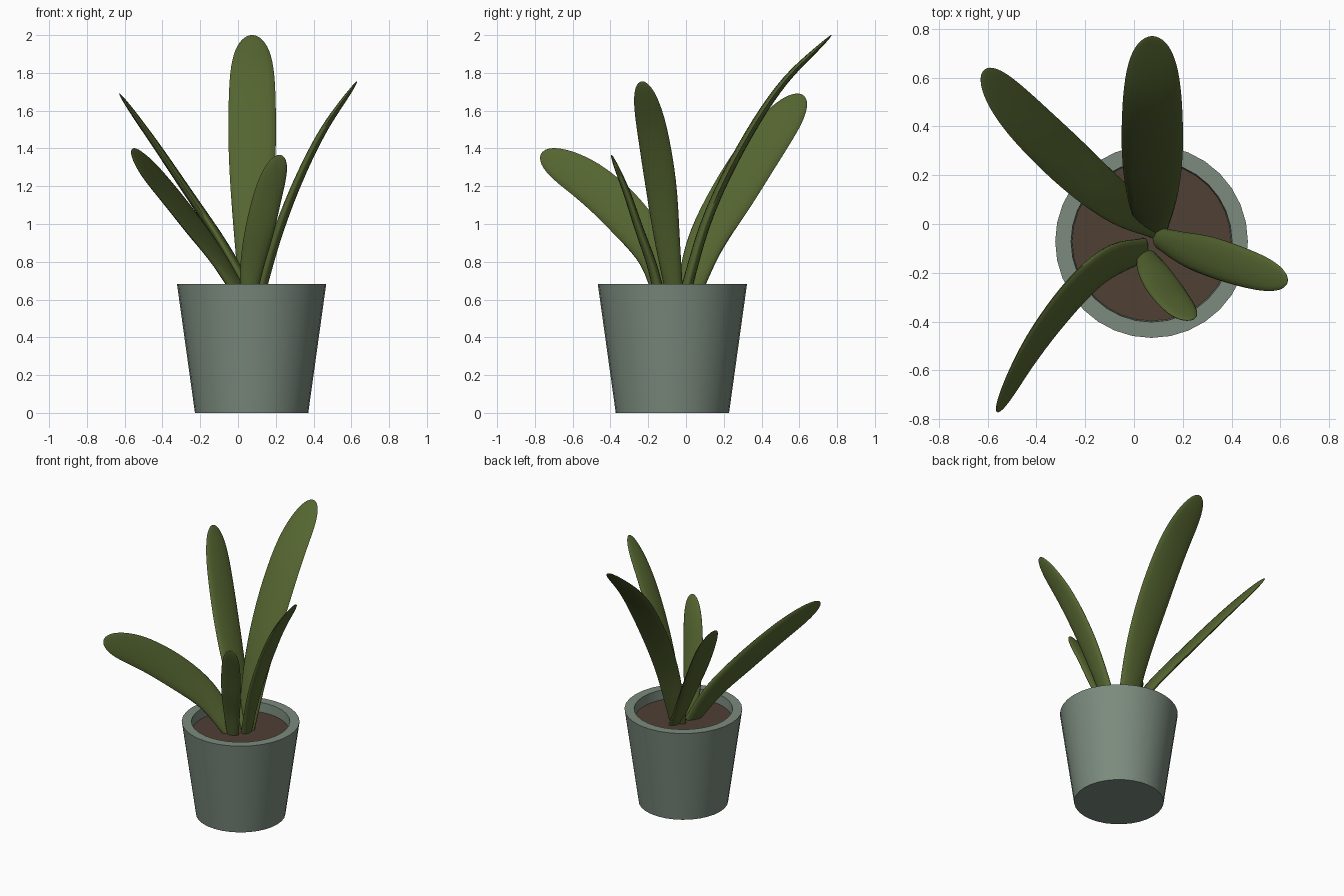
import bpy, bmesh, math
from mathutils import Vector

if "Cube" in bpy.data.objects:
    bpy.data.objects.remove(bpy.data.objects["Cube"])


def material(name, rgb):
    m = bpy.data.materials.new(name)
    m.diffuse_color = (*rgb, 1)
    m.use_nodes = True
    m.node_tree.nodes["Principled BSDF"].inputs["Base Color"].default_value = m.diffuse_color
    return m


GREEN = material("leaf_green", (0.09, 0.13, 0.03))
GLAZE = material("pot_glaze", (0.2, 0.26, 0.21))
BROWN = material("soil_brown", (0.08, 0.05, 0.035))


def finish(name, bm, mat, angle):
    bmesh.ops.recalc_face_normals(bm, faces=bm.faces[:])
    me = bpy.data.meshes.new(name)
    bm.to_mesh(me)
    bm.free()
    ob = bpy.data.objects.new(name, me)
    bpy.context.collection.objects.link(ob)
    me.materials.append(mat)
    bpy.ops.object.select_all(action='DESELECT')
    ob.select_set(True)
    bpy.context.view_layer.objects.active = ob
    bpy.ops.object.shade_smooth_by_angle(angle=math.radians(angle))
    return ob


def skin(bm, rings, caps):
    """Bridge consecutive vertex rings and cap the chosen ends."""
    loops = [[bm.verts.new(p) for p in ring] for ring in rings]
    n = len(loops[0])
    for a, b in zip(loops, loops[1:]):
        for i in range(n):
            j = (i + 1) % n
            bm.faces.new((a[i], a[j], b[j], b[i]))
    for k in caps:
        bm.faces.new(loops[k])


def lathe(name, profile, mat, caps, n=32):
    cx, cy = 0.072, -0.072
    bm = bmesh.new()
    skin(bm, [[(cx + r * math.cos(2 * math.pi * i / n), cy + r * math.sin(2 * math.pi * i / n), z)
               for i in range(n)] for r, z in profile], caps)
    return finish(name, bm, mat, 30)


def spline(pts, t):
    """Catmull-Rom point at t in 0..1."""
    p = [2 * pts[0] - pts[1], *pts, 2 * pts[-1] - pts[-2]]
    f = t * (len(pts) - 1)
    i = min(int(f), len(pts) - 2)
    u = f - i
    a, b, c, d = p[i:i + 4]
    return 0.5 * (2 * b + (c - a) * u + (2 * a - 5 * b + 4 * c - d) * u * u
                  + (3 * b - a - 3 * c + d) * u ** 3)


def leaf(name, spine, across, half, thick=0.03, rings=28, n=16):
    pts = [Vector(p) for p in spine]
    bm, out = bmesh.new(), []
    for k in range(rings):
        t = 0.9995 * math.sin(math.pi / 2 * k / (rings - 1))
        c = spline(pts, t)
        tan = (spline(pts, min(t + 0.01, 1)) - spline(pts, max(t - 0.01, 0))).normalized()
        w = Vector(across)
        w = (w - tan * w.dot(tan)).normalized()
        nrm = tan.cross(w)
        tip = math.sqrt(1 - t ** 8)
        wide = half * tip * (0.5 + 0.5 * math.sin(math.pi / 2 * min(t / 0.6, 1)))
        deep = thick * tip * (1 - 0.45 * t)
        out.append([c + w * wide * math.cos(2 * math.pi * i / n) + nrm * deep * math.sin(2 * math.pi * i / n)
                    for i in range(n)])
    skin(bm, out, (0, -1))
    return finish(name, bm, GREEN, 80)


# Tapered pot with rim and inner wall
lathe("pot", [(0.3, 0), (0.395, 0.682), (0.33, 0.682), (0.325, 0.6)], GLAZE, (0,))
# Soil disc
lathe("soil", [(0.3, 0.56), (0.326, 0.612)], BROWN, (0, 1))

# Leaves: spine points, direction across the blade, half width
LEAVES = {
    "leaf_back": ([(0.075, -0.02, 0.58), (0.075, 0.11, 1.02), (0.075, 0.29, 1.4),
                   (0.075, 0.51, 1.74), (0.075, 0.77, 2.0)], (1, 0, 0), 0.127),
    "leaf_back_left": ([(0.09, -0.0, 0.59), (-0.08, 0.10, 0.89), (-0.26, 0.25, 1.16),
                        (-0.45, 0.43, 1.44), (-0.625, 0.615, 1.685)], (0.27, 0.87, -0.41), 0.122),
    "leaf_front_left": ([(0.03, -0.11, 0.6), (-0.12, -0.17, 0.84), (-0.265, -0.305, 1.03),
                         (-0.42, -0.51, 1.22), (-0.565, -0.765, 1.375)], (0.03, 0.73, 0.66), 0.115),
    "leaf_right": ([(0.1, -0.055, 0.58), (0.2, -0.1, 0.92), (0.315, -0.135, 1.22),
                    (0.455, -0.18, 1.5), (0.63, -0.235, 1.755)], (0.1, 1, 0.08), 0.084),
    "leaf_front": ([(0.05, -0.13, 0.58), (0.075, -0.18, 0.78), (0.115, -0.247, 0.97),
                    (0.165, -0.317, 1.175), (0.228, -0.395, 1.365)], (1, 0.09, -0.23), 0.078),
}
for name, (spine, across, half) in LEAVES.items():
    leaf(name, spine, across, half)
